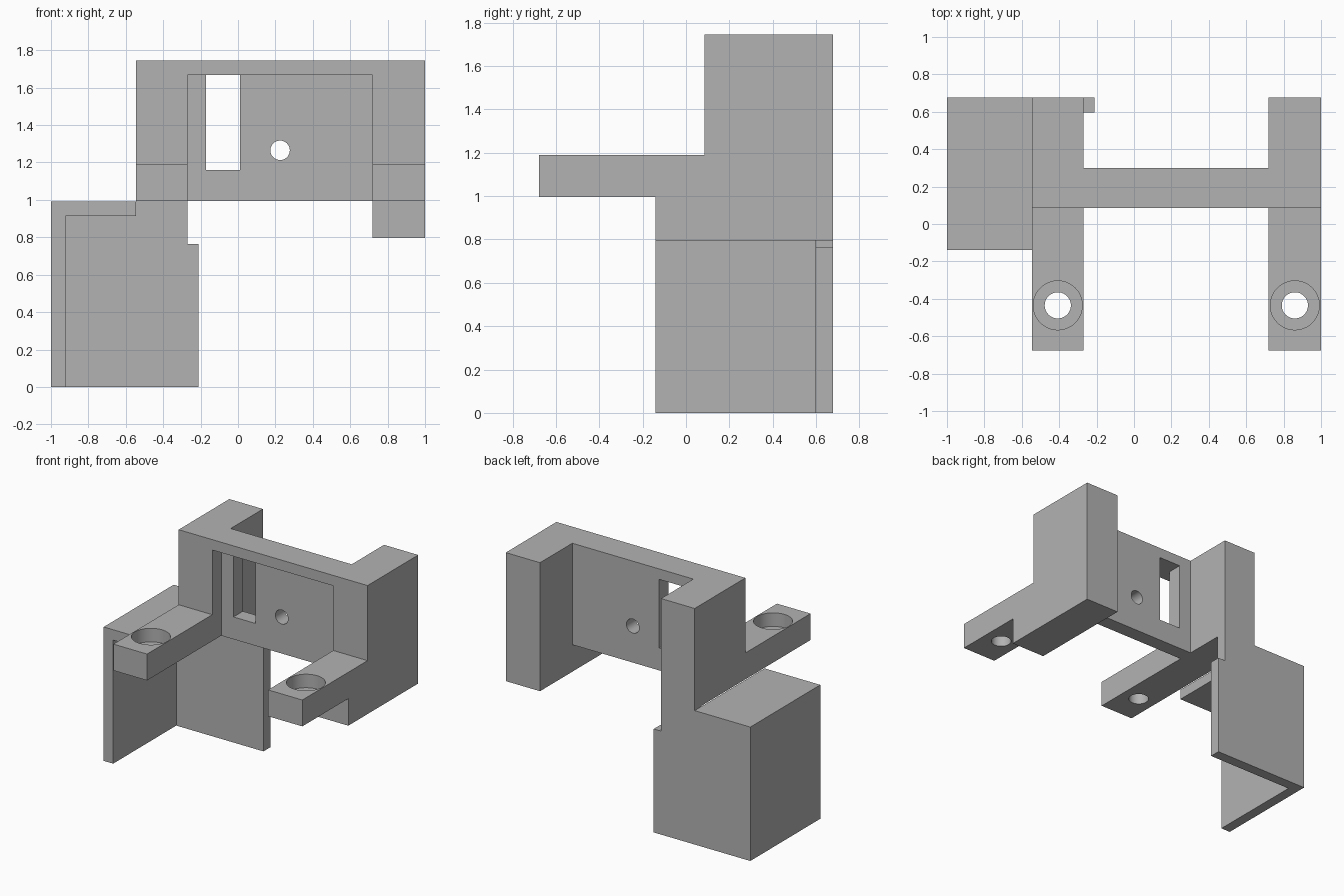
import bpy
import bmesh
from math import pi
from mathutils import Matrix, Vector

if "Cube" in bpy.data.objects:
    bpy.data.objects.remove(bpy.data.objects["Cube"], do_unlink=True)

# Single plain grey
GREY = (0.45, 0.45, 0.45, 1)
grey = bpy.data.materials.new("plain_grey")
grey.use_nodes = True
grey.diffuse_color = GREY
grey.node_tree.nodes["Principled BSDF"].inputs["Base Color"].default_value = GREY

# Shared dimensions
BACK, FRONT, PILLAR_FRONT, BASE_FRONT = 0.677, -0.677, 0.085, -0.14
TOP, ARM_TOP, ARM_BOTTOM, FOOT = 1.745, 1.19, 0.995, 0.795
LEFT, LEFT_IN, RIGHT_IN, RIGHT = -0.545, -0.27, 0.72, 1.0
HOOD, PANEL_FRONT, PANEL_BACK = 1.668, 0.19, 0.30
BOX_TOP, WALL_FRONT, WALL = 0.99, 0.597, 0.077


def finish(bm, name):
    bmesh.ops.recalc_face_normals(bm, faces=bm.faces)
    mesh = bpy.data.meshes.new(name)
    bm.to_mesh(mesh)
    bm.free()
    mesh.materials.append(grey)
    obj = bpy.data.objects.new(name, mesh)
    bpy.context.collection.objects.link(obj)
    return obj


def extrude(name, profile, axis, start, end):
    """Extrude a (y, z) profile along x, or an (x, z) profile along y."""
    def place(a, b):
        return (start, a, b) if axis == "x" else (a, start, b)
    bm = bmesh.new()
    face = bm.faces.new([bm.verts.new(place(a, b)) for a, b in profile])
    moved = bmesh.ops.extrude_face_region(bm, geom=[face])["geom"]
    step = Vector((1, 0, 0) if axis == "x" else (0, 1, 0)) * (end - start)
    bmesh.ops.translate(bm, vec=step,
                        verts=[v for v in moved if isinstance(v, bmesh.types.BMVert)])
    return finish(bm, name)


def drill(name, radius, depth, centre, sideways=False):
    bm = bmesh.new()
    turn = Matrix.Rotation(pi / 2, 4, "X") if sideways else Matrix()
    bmesh.ops.create_cone(bm, cap_ends=True, segments=48, radius1=radius, radius2=radius,
                          depth=depth, matrix=Matrix.Translation(centre) @ turn)
    return finish(bm, name)


def cut(obj, *cutters):
    bpy.context.view_layer.objects.active = obj
    for cutter in cutters:
        cutter.hide_render = True
        mod = obj.modifiers.new("cut", "BOOLEAN")
        mod.operation, mod.solver, mod.object = "DIFFERENCE", "EXACT", cutter
        bpy.ops.object.modifier_apply(modifier=mod.name)
        bpy.data.objects.remove(cutter, do_unlink=True)
    bpy.ops.object.select_all(action="DESELECT")
    obj.select_set(True)
    bpy.ops.object.shade_smooth_by_angle()


# Pillars with forward arms; one pillar has a deeper foot
upper = [(BACK, TOP), (PILLAR_FRONT, TOP), (PILLAR_FRONT, ARM_TOP),
         (FRONT, ARM_TOP), (FRONT, ARM_BOTTOM)]
foot = [(BASE_FRONT, ARM_BOTTOM), (BASE_FRONT, FOOT), (BACK, FOOT)]
right_pillar = extrude("right_pillar_arm", upper + [(BACK, ARM_BOTTOM)], "x", LEFT, LEFT_IN)
left_pillar = extrude("left_pillar_arm", upper + foot, "x", RIGHT_IN, RIGHT)

# Counterbored screw holes in the arms
for pillar, x in ((right_pillar, (LEFT + LEFT_IN) / 2), (left_pillar, (RIGHT_IN + RIGHT) / 2)):
    cut(pillar,
        drill("counterbore", 0.131, 0.2, (x, -0.435, ARM_TOP)),
        drill("screw_hole", 0.07, 0.6, (x, -0.435, 1.1)))

# Cross panel with overhanging hood, slot and small round hole
panel = extrude("cross_panel",
                [(PANEL_FRONT, ARM_BOTTOM), (PANEL_BACK, ARM_BOTTOM), (PANEL_BACK, TOP),
                 (PILLAR_FRONT, TOP), (PILLAR_FRONT, HOOD), (PANEL_FRONT, HOOD)],
                "x", LEFT_IN, RIGHT_IN)
slot = extrude("slot", [(-0.17, 1.16), (0.01, 1.16), (0.01, HOOD), (-0.17, HOOD)],
               "y", 0.15, 0.4)
cut(panel, slot, drill("panel_hole", 0.052, 0.4, (0.225, 0.25, 1.265), True))

# Hanging cover: side wall with roof, and back wall with a stepped edge
extrude("cover_side_and_roof",
        [(-1, 0), (-1 + WALL, 0), (-1 + WALL, BOX_TOP - WALL), (LEFT, BOX_TOP - WALL),
         (LEFT, BOX_TOP), (-1, BOX_TOP)], "y", BASE_FRONT, WALL_FRONT)
extrude("cover_back_wall",
        [(-1, 0), (-0.21, 0), (-0.21, 0.765), (LEFT_IN, 0.765), (LEFT_IN, ARM_BOTTOM),
         (LEFT, ARM_BOTTOM), (LEFT, BOX_TOP), (-1, BOX_TOP)], "y", WALL_FRONT, BACK)
